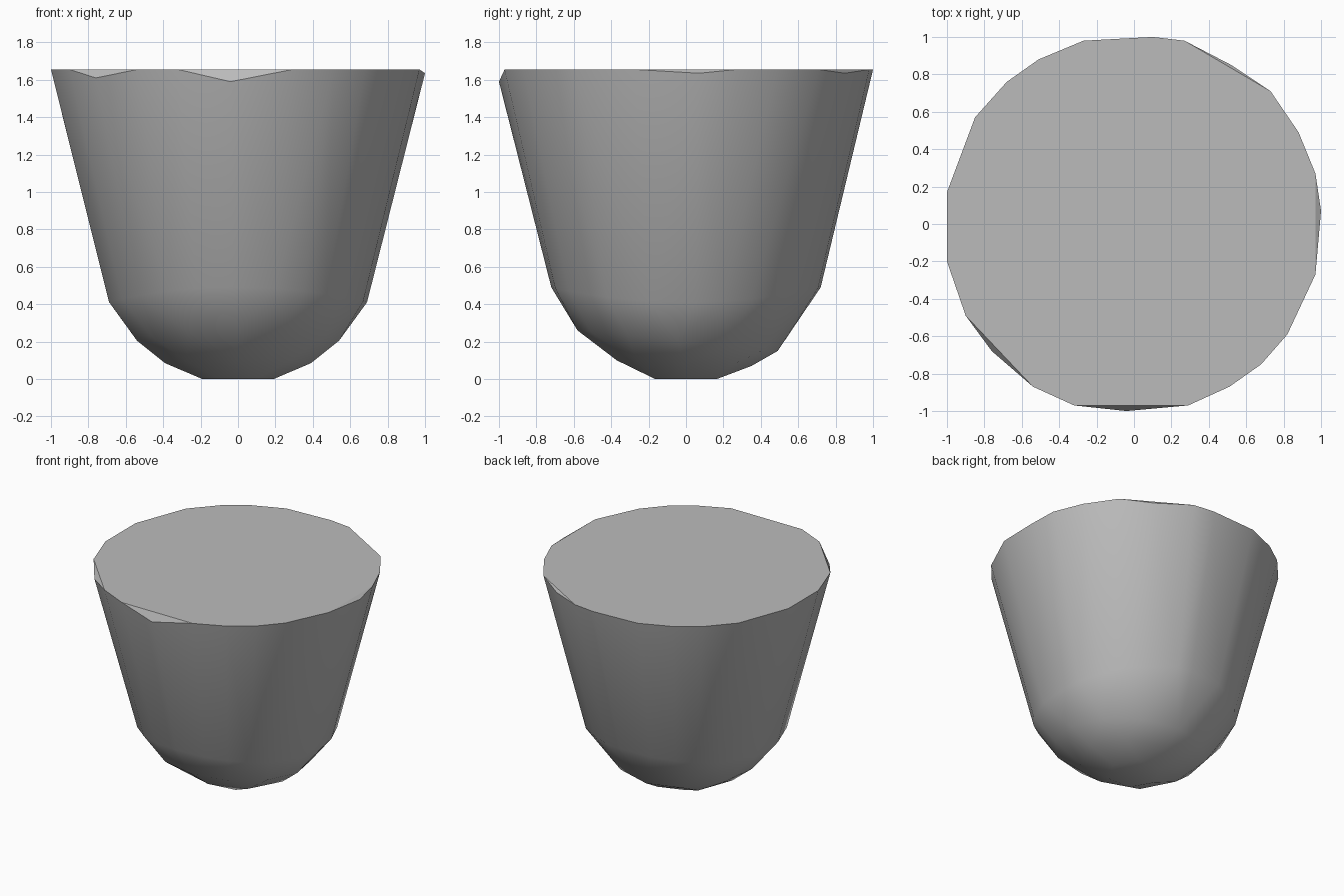
import bpy
import bmesh
import math

cube = bpy.data.objects.get("Cube")
if cube:
    bpy.data.objects.remove(cube, do_unlink=True)

grey = bpy.data.materials.new("plain grey")
grey.use_nodes = True
colour = (0.5, 0.5, 0.5, 1)
grey.diffuse_color = colour
grey.node_tree.nodes["Principled BSDF"].inputs["Base Color"].default_value = colour

# Irregular rim outline, anticlockwise from the left side
rim = [(1, .07), (.97, .27), (.88, .49), (.73, .71), (.52, .85), (.27, .98),
       (.1, 1), (-.27, .98), (-.51, .88), (-.68, .76), (-.85, .57), (-1, .17),
       (-1, -.2), (-.9, -.49), (-.76, -.68), (-.54, -.87), (-.32, -.97),
       (-.04, -1), (.29, -.97), (.51, -.87), (.68, -.75), (.82, -.59), (.97, -.27)]
top = 1.655
# Rim corners that sit a little lower than the flat top
dips = {0: 1.635, 4: 1.635, 14: 1.61, 17: 1.59}

bm = bmesh.new()
for i, (x, y) in enumerate(rim):
    bm.verts.new((x, y, dips.get(i, top)))
    # Shoulder where the straight wall starts to round under
    bm.verts.new((.69 * x, .72 * y, .41 + .08 * y * y))


def ring(count, rx, ry, cy, z, tilt=0, turn=0):
    """Add one ring of corners to the rounded underside."""
    for k in range(count):
        a = math.tau * k / count + turn
        bm.verts.new((rx * math.cos(a), cy + ry * math.sin(a), z - tilt * math.sin(a)))


# Rounded underside and small flat foot
ring(12, .54, .535, -.045, .205, .055)
ring(8, .39, .36, -.01, .085, .015)
ring(6, .19, .19, 0, 0)

hull = bmesh.ops.convex_hull(bm, input=bm.verts)
spare = [v for v in bm.verts if not v.link_faces]
bmesh.ops.delete(bm, geom=spare, context='VERTS')
bmesh.ops.dissolve_limit(bm, angle_limit=math.radians(0.5),
                         verts=bm.verts, edges=bm.edges)
bmesh.ops.recalc_face_normals(bm, faces=bm.faces)

mesh = bpy.data.meshes.new("tapered_body")
bm.to_mesh(mesh)
bm.free()
mesh.materials.append(grey)
body = bpy.data.objects.new("tapered_body", mesh)
bpy.context.collection.objects.link(body)
bpy.context.view_layer.objects.active = body
body.select_set(True)
bpy.ops.object.shade_smooth_by_angle(angle=math.radians(30))
